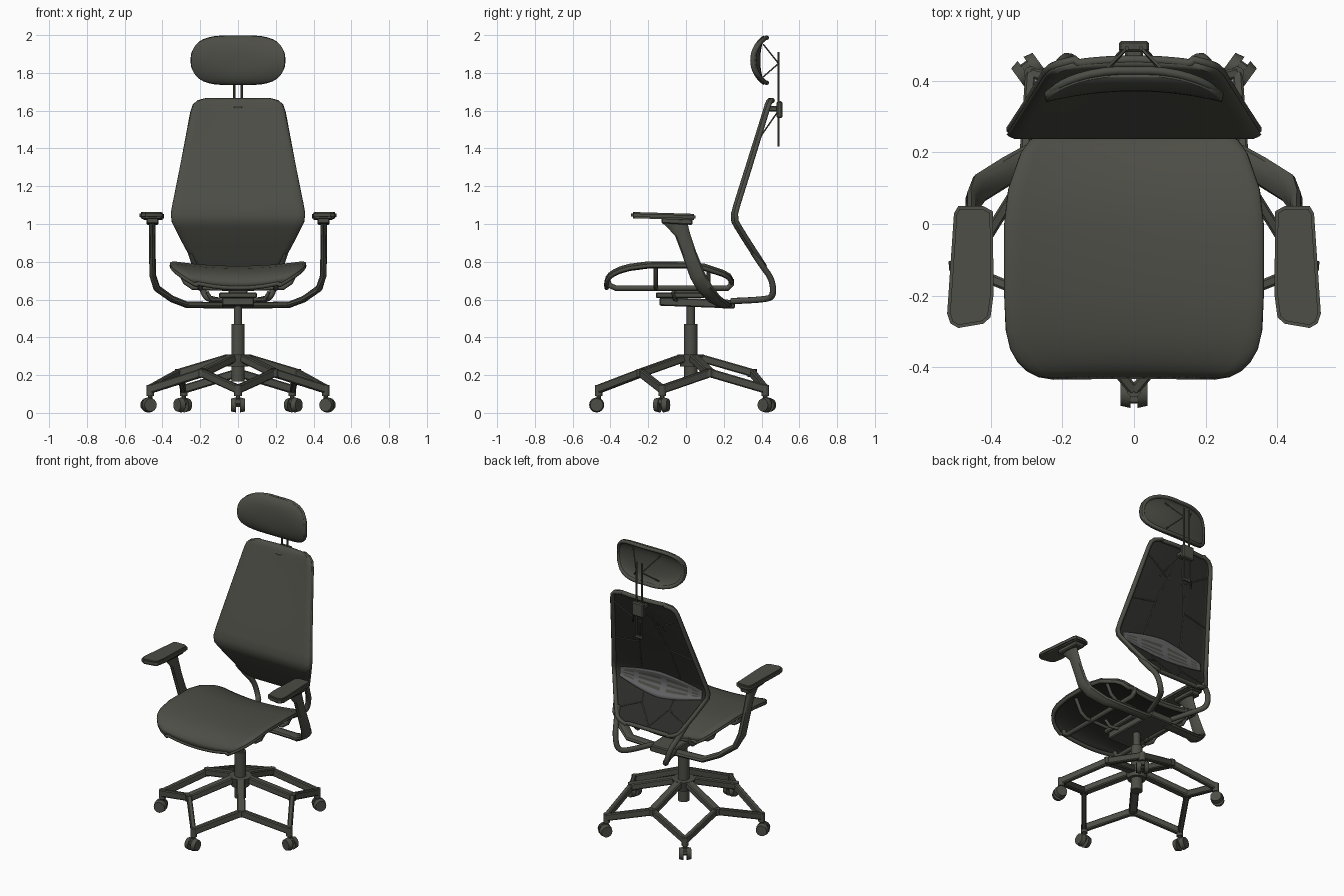
import bpy, bmesh, math
from mathutils import Vector

cube = bpy.data.objects.get("Cube")
if cube:
    bpy.data.objects.remove(cube, do_unlink=True)


def material(name, rgb):
    m = bpy.data.materials.new(name)
    m.use_nodes = True
    m.diffuse_color = (*rgb, 1)
    m.node_tree.nodes["Principled BSDF"].inputs["Base Color"].default_value = (*rgb, 1)
    return m


GREY = material("charcoal grey", (.075, .075, .062))
DARK = material("dark mesh", (.027, .028, .024))
PALE = material("lumbar grey", (.135, .135, .14))


def finish(ob, mats=(GREY,), angle=35):
    for m in mats:
        ob.data.materials.append(m)
    bpy.ops.object.select_all(action='DESELECT')
    ob.select_set(True)
    bpy.context.view_layer.objects.active = ob
    bpy.ops.object.shade_smooth_by_angle(angle=math.radians(angle))
    return ob


def from_bmesh(name, bm, mats=(GREY,)):
    me = bpy.data.meshes.new(name)
    bm.to_mesh(me)
    bm.free()
    ob = bpy.data.objects.new(name, me)
    bpy.context.collection.objects.link(ob)
    return finish(ob, mats)


def lerp(table, t):
    """Piecewise linear lookup in a list of (key, value) pairs."""
    for (a, va), (b, vb) in zip(table, table[1:]):
        if t <= b:
            return va + (vb - va) * max(0, (t - a) / (b - a))
    return table[-1][1]


def tube(name, pts, r, closed=False, spline='POLY'):
    cu = bpy.data.curves.new(name, 'CURVE')
    cu.dimensions = '3D'
    cu.bevel_depth, cu.bevel_resolution, cu.use_fill_caps = r, 2, True
    sp = cu.splines.new(spline)
    sp.points.add(len(pts) - 1)
    for p, co in zip(sp.points, pts):
        p.co = (*co, 1)
    sp.use_cyclic_u = closed
    if spline == 'NURBS':
        sp.order_u, sp.use_endpoint_u, sp.resolution_u = 3, True, 6
    ob = bpy.data.objects.new(name, cu)
    bpy.context.collection.objects.link(ob)
    bpy.ops.object.select_all(action='DESELECT')
    ob.select_set(True)
    bpy.context.view_layer.objects.active = ob
    bpy.ops.object.convert(target='MESH')
    return finish(bpy.context.object, angle=50)


def place(bm, p, q, axis, up):
    """Turn a mesh built at the origin along p-q and move it there."""
    bm.transform((q - p).to_track_quat(axis, up).to_matrix().to_4x4())
    bmesh.ops.translate(bm, verts=bm.verts, vec=(p + q) / 2)


def cylinder(name, p, q, r, r2=None, n=20):
    p, q = Vector(p), Vector(q)
    bm = bmesh.new()
    bmesh.ops.create_cone(bm, cap_ends=True, segments=n, radius1=r,
                          radius2=r if r2 is None else r2, depth=(q - p).length)
    place(bm, p, q, 'Z', 'Y')
    return from_bmesh(name, bm)


def beam(name, p, q, w, h, bevel=.006):
    """Rectangular bar from p to q."""
    p, q = Vector(p), Vector(q)
    bm = bmesh.new()
    bmesh.ops.create_cube(bm, size=1)
    bmesh.ops.scale(bm, vec=(w, (q - p).length, h), verts=bm.verts)
    bmesh.ops.bevel(bm, geom=bm.edges[:], offset=bevel, segments=1, affect='EDGES')
    place(bm, p, q, 'Y', 'Z')
    return from_bmesh(name, bm)


def sweep(name, path, widths, thick, n=10):
    """Rounded section swept along a path, its wide axis staying near y."""
    pts = [Vector(p) for p in path]
    bm, rings = bmesh.new(), []
    for i, p in enumerate(pts):
        t = (pts[min(i + 1, len(pts) - 1)] - pts[max(i - 1, 0)]).normalized()
        a = (Vector((0, 1, 0)) - t * t.y).normalized()
        b = t.cross(a)
        rings.append([bm.verts.new(p + a * math.cos(k * math.tau / n) * widths[i] / 2
                                   + b * math.sin(k * math.tau / n) * thick / 2) for k in range(n)])
    for r, s in zip(rings, rings[1:]):
        for k in range(n):
            bm.faces.new((r[k], r[(k + 1) % n], s[(k + 1) % n], s[k]))
    bm.faces.new(rings[0])
    bm.faces.new(rings[-1])
    bmesh.ops.recalc_face_normals(bm, faces=bm.faces[:])
    return from_bmesh(name, bm)


def shell(name, f, vs, nu, thick, mats, rim=0, shift=(0, 0, 0), rule=None):
    """Surface f(u, v) with u in -1..1, thickened backwards, with an optional rim tube inside its edge."""
    us = [math.sin(math.pi * (i / nu - .5)) for i in range(nu + 1)]
    bm = bmesh.new()
    g = [[bm.verts.new(f(u, v)) for u in us] for v in vs]
    for j in range(len(vs) - 1):
        for i in range(nu):
            face = bm.faces.new((g[j][i], g[j][i + 1], g[j + 1][i + 1], g[j + 1][i]))
            face.material_index = rule(i, j) if rule else 0
    ob = from_bmesh(name, bm, mats)
    mod = ob.modifiers.new("thickness", 'SOLIDIFY')
    mod.thickness, mod.offset = thick, -1
    mod.material_offset = 0 if rule else len(mats) - 1
    if rim:
        loop = ([f(-1, v) for v in vs] + [f(u, vs[-1]) for u in us[2:-2]]
                + [f(1, v) for v in reversed(vs)] + [f(u, vs[0]) for u in us[-3:1:-1]])
        loop = [Vector(p) for p in loop]
        mid = sum(loop, Vector()) / len(loop)
        tube(name + "_rim", [p + (mid - p).normalized() * rim + Vector(shift) for p in loop], rim, True)
    return ob


def fold(u):
    """Small turn-down along the side edges of the upholstery."""
    return .012 * (max(0, abs(u) - .93) / .07) ** 2


# Seat sling with waterfall front
seat_w = [(-.432, .23), (-.425, .27), (-.41, .3), (-.385, .325), (-.35, .345), (-.3, .357), (-.2, .362),
          (0, .362), (.1, .35), (.2, .315), (.235, .29), (.25, .25)]
seat_z = [(-.432, .70), (-.425, .725), (-.41, .745), (-.385, .763), (-.35, .779), (-.3, .793), (-.2, .806),
          (0, .806), (.1, .793), (.2, .76), (.235, .74), (.25, .715)]


def seat_point(u, y):
    return (u * lerp(seat_w, y), y, lerp(seat_z, y) - .028 * (1 - u * u) - fold(u))


shell("seat", seat_point, [k for k, _ in seat_w], 18, .014, (GREY, DARK), .012, (0, 0, -.012))

# Backrest panel, reclined above its bend
back_w = [(.765, .16), (.775, .2), (.79, .228), (.82, .25), (.91, .30), (.98, .335), (1.01, .35),
          (1.05, .355), (1.1, .347), (1.3, .308), (1.5, .268), (1.6, .248), (1.635, .236),
          (1.655, .215), (1.667, .17)]
back_y = [(.765, .395), (.87, .325), (.97, .262), (1.01, .24), (1.05, .237), (1.1, .25),
          (1.6, .405), (1.64, .417), (1.655, .424), (1.667, .437)]


def back_point(u, z):
    dip = .012 * (1 - u * u) * min(1, max(0, (z - 1.1) / .4))
    return (u * lerp(back_w, z), lerp(back_y, z) + dip + fold(u), z)


def behind(x, z, gap=.018):
    return (x, back_point(x / lerp(back_w, z), z)[1] + gap, z)


shell("backrest", back_point, [k for k, _ in back_w], 18, .012, (GREY, DARK), .013, (0, .01, 0))

# Lumbar pad with slots
shell("lumbar_pad", lambda u, v: behind(.3 * u, 1.025 + .08 * v * (1 - .65 * abs(u) ** 1.5), .018),
      [k / 4.5 - 1 for k in range(10)], 22, .005, (PALE, GREY),
      rule=lambda i, j: int(j in (2, 4, 6) and i % 5 != 0 and 2 < i < 19))

# Web of thin ribs behind the backrest
for s in (-1, 1):
    node, low = (.11 * s, 1.3), (.1 * s, .9)
    ribs = [(node, (.03 * s, 1.55)), (node, (.3 * s, 1.27)), (node, (.14 * s, 1.1)),
            ((.05 * s, 1.45), (.24 * s, 1.56)), (low, (.14 * s, 1.1)), (low, (.25 * s, .84)), (low, (0, .79))]
    for (xa, za), (xb, zb) in ribs:
        tube("back_rib", [behind(xa + (xb - xa) * k / 6, za + (zb - za) * k / 6, .014) for k in range(7)], .0035)


# Headrest cushion
def head_point(u, v):
    w = .245 * (1 - abs(v) ** 3) ** (1 / 3)
    bow = .1 * (1 - math.sqrt(1 - (.96 * v) ** 2))
    return (u * w, .34 + bow + .03 * (1 - (u * w / .245) ** 2) * (1 - v * v), 1.867 + .131 * v)


shell("headrest", head_point, [.997 * math.sin(math.pi * (k / 20 - .5)) for k in range(21)], 16,
      .024, (GREY,), .012, (0, .018, 0))

# Headrest posts, clamp and stays
beam("headrest_clamp", (0, .495, 1.56), (0, .495, 1.65), .084, .03)
for s in (-1, 1):
    cylinder("headrest_post", (.02 * s, .49, 1.41), (.02 * s, .49, 1.91), .006, n=10)
    for x, z in ((.1, 1.95), (.09, 1.78)):
        tube("headrest_stay", [(.02 * s, .49, 1.85), (x * s, .41, z)], .004)
    tube("clamp_stay", [(.03 * s, .49, 1.6), behind(.12 * s, 1.45)], .004)
beam("clamp_mount", (0, .42, 1.61), (0, .49, 1.61), .05, .03)
beam("post_foot", (0, .49, 1.41), (0, .49, 1.43), .055, .012, .003)

# Tilt mechanism under the seat
beam("mechanism_lower", (0, -.14, .59), (0, .26, .575), .17, .045)
beam("mechanism_upper", (0, -.16, .622), (0, .1, .622), .2, .03)
beam("mechanism_top", (0, -.06, .645), (0, .12, .645), .1, .03)

for s in (-1, 1):
    # Seat rails, cross hoops and levers
    tube("seat_rail", [(.2 * s, -.415, .70), (.2 * s, -.405, .675), (.2 * s, -.37, .66),
                       (.2 * s, .22, .66), (.2 * s, .24, .68), (.2 * s, .24, .71)], .015)
    for y in (-.16, .12):
        tube("seat_hoop", [(.32 * s, y, .77), (.28 * s, y, .69), (.24 * s, y, .662), (0, y, .655)], .011)
    tube("lever", [(.08 * s, -.05, .6), (.14 * s, -.06, .6), (.165 * s, -.07, .64)], .01)

    # Back support tubes
    tube("back_support", [(.25 * s, .355, .85), (.225 * s, .405, .775), (.2 * s, .455, .71), (.18 * s, .465, .62),
                          (.14 * s, .42, .598), (.08 * s, .24, .592)], .017, spline='NURBS')

    # Armrest
    sweep("arm_support", [(.06 * s, .21, .57), (.27 * s, .2, .572), (.35 * s, .15, .603), (.43 * s, .1, .66),
                          (.452 * s, .06, .73), (.453 * s, .015, .85), (.453 * s, -.02, .95),
                          (.453 * s, -.045, 1.0), (.453 * s, -.055, 1.03)],
          [.07, .07, .08, .085, .082, .075, .08, .11, .15], .036)
    beam("arm_bracket", (.453 * s, -.13, 1.018), (.453 * s, .035, 1.01), .065, .03)
    outline = [(.393, .035), (.42, .05), (.49, .05), (.502, .03), (.521, -.25), (.512, -.277),
               (.49, -.29), (.42, -.278), (.40, -.26), (.392, -.2)]
    bm = bmesh.new()
    base = bm.faces.new([bm.verts.new((x * s, y, 1.022 - .03 * y)) for x, y in outline])
    top = bmesh.ops.extrude_face_region(bm, geom=[base])["geom"]
    bmesh.ops.translate(bm, vec=(0, 0, .033), verts=[v for v in top if isinstance(v, bmesh.types.BMVert)])
    bmesh.ops.recalc_face_normals(bm, faces=bm.faces[:])
    bmesh.ops.bevel(bm, geom=[e for e in bm.edges if abs(e.verts[0].co.z - e.verts[1].co.z) < .02],
                    offset=.008, segments=2, affect='EDGES')
    from_bmesh("arm_pad", bm)

# Gas column and hub
CY = .025
cylinder("column_lower", (0, CY, .165), (0, CY, .47), .035)
cylinder("column_upper", (0, CY, .46), (0, CY, .57), .022)
cylinder("hub", (0, CY, .245), (0, CY, .309), .055, .07)


def polar(deg, r, z):
    a = math.radians(deg)
    return Vector((r * math.cos(a), CY + r * math.sin(a), z))


# Forked star base with twin-wheel casters
for i in range(5):
    ang = 72 * i - 90
    node, tip = polar(ang + 36, .325, .212), polar(ang, .49, .125)
    beam("base_spoke", polar(ang + 36, .05, .291), node, .05, .042)
    beam("base_fork", node, tip, .03, .045)
    beam("base_fork", node, polar(ang + 72, .49, .125), .03, .045)
    cylinder("base_joint", node - Vector((0, 0, .022)), node + Vector((0, 0, .02)), .025, n=10)
    cylinder("caster_socket", polar(ang, .488, .09), polar(ang, .488, .147), .02, n=12)
    cylinder("caster_stem", polar(ang, .488, .04), polar(ang, .488, .1), .012, n=10)
    side = Vector((-math.sin(math.radians(ang)), math.cos(math.radians(ang)), 0))
    hub = polar(ang, .498, .042)
    beam("caster_fork", polar(ang, .475, .06), polar(ang, .525, .06), .03, .03, .004)
    cylinder("caster_axle", hub - side * .03, hub + side * .03, .012, n=10)
    for s in (-1, 1):
        cylinder("caster_wheel", hub + side * .01 * s, hub + side * .037 * s, .04, .034, n=16)
